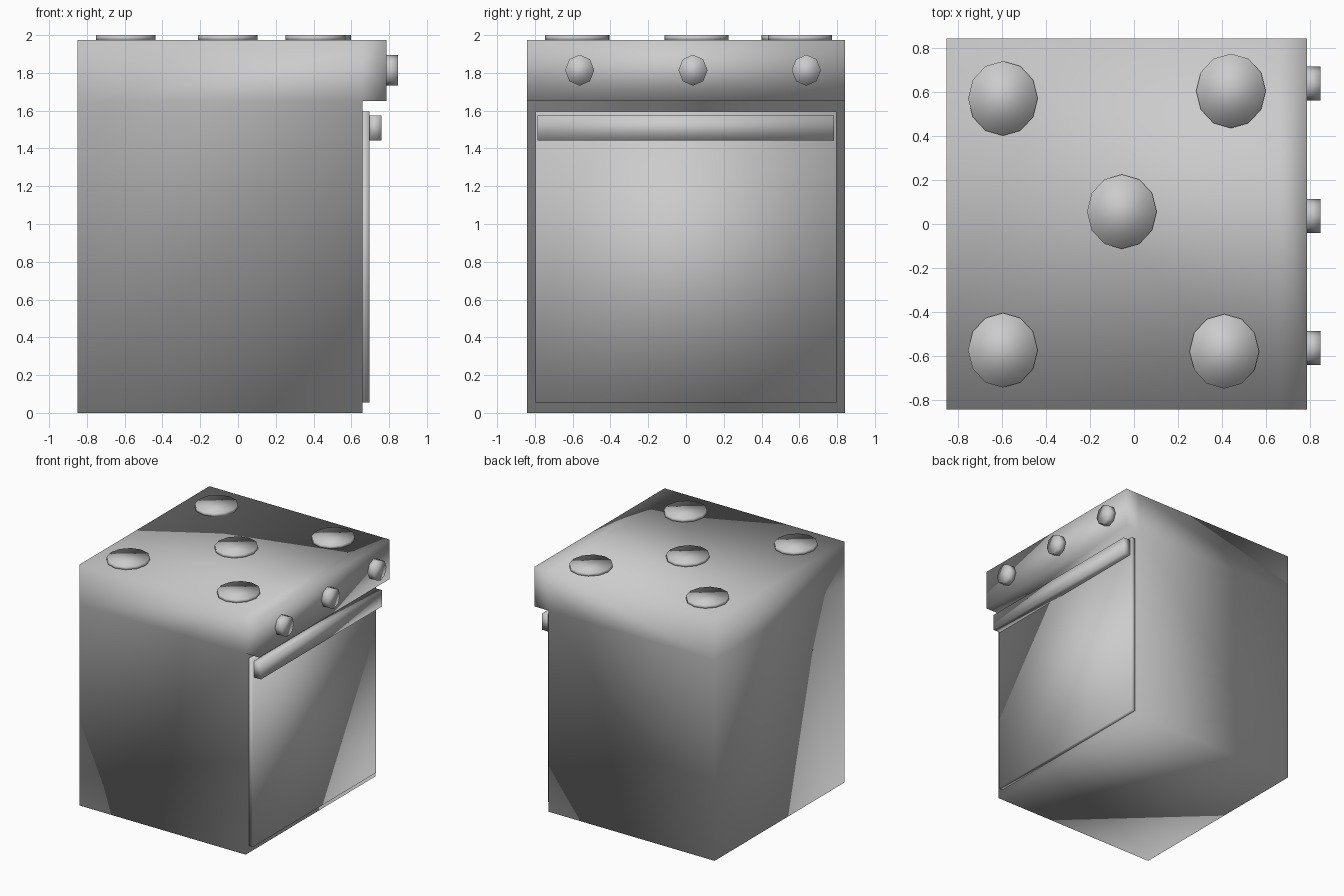
import bpy, bmesh, math
from mathutils import Matrix, Vector

if "Cube" in bpy.data.objects:
    bpy.data.objects.remove(bpy.data.objects["Cube"])


def finish(name, bm):
    bmesh.ops.recalc_face_normals(bm, faces=bm.faces)
    for f in bm.faces:
        f.smooth = True
    me = bpy.data.meshes.new(name)
    bm.to_mesh(me)
    bm.free()
    ob = bpy.data.objects.new(name, me)
    bpy.context.collection.objects.link(ob)
    return ob


def box(name, lo, hi):
    lo, hi = Vector(lo), Vector(hi)
    bm = bmesh.new()
    size = Matrix.Diagonal((*(hi - lo), 1))
    bmesh.ops.create_cube(bm, size=1, matrix=Matrix.Translation((lo + hi) / 2) @ size)
    return finish(name, bm)


def disc(name, center, sides, radii, depth, turn=Matrix()):
    """Slightly oval low-poly cylinder, one vertex on each axis."""
    bm = bmesh.new()
    m = Matrix.Translation(center) @ turn @ Matrix.Diagonal((radii[0], radii[1], depth, 1))
    bmesh.ops.create_cone(bm, cap_ends=True, segments=sides, radius1=1, radius2=1, depth=1, matrix=m)
    return finish(name, bm)


# Body: side profile with the overhanging control panel, extruded along y
W = 0.843
pts = [(-0.85, 0), (0.66, 0), (0.66, 1.65), (0.785, 1.65),
       (0.785, 1.975), (0.66, 1.975), (-0.85, 1.975), (-0.85, 1.65)]
quads = [(0, 1, 2, 7), (7, 2, 5, 6), (2, 3, 4, 5)]
bm = bmesh.new()
vs = [bm.verts.new((x, -W, z)) for x, z in pts]
faces = [bm.faces.new([vs[i] for i in q]) for q in quads]
ext = bmesh.ops.extrude_face_region(bm, geom=faces, use_keep_orig=True)
bmesh.ops.translate(bm, vec=(0, 2 * W, 0),
                    verts=[v for v in ext["geom"] if isinstance(v, bmesh.types.BMVert)])
finish("oven_body", bm)

# Door and its full-width handle
box("oven_door", (0.65, -0.798, 0.055), (0.695, 0.798, 1.595))
box("door_handle", (0.69, -0.787, 1.443), (0.76, 0.783, 1.575))

# Octagonal knobs on the control panel
for i, y in enumerate((-0.563, 0.037, 0.637)):
    disc(f"knob_{i + 1}", (0.81, y, 1.814), 8, (0.082, 0.077), 0.075,
         Matrix.Rotation(math.pi / 2, 4, 'Y'))

# Twelve-sided hot plates on the top
for i, (x, y) in enumerate([(-0.595, 0.57), (0.44, 0.604), (-0.055, 0.056),
                            (-0.595, -0.573), (0.41, -0.578)]):
    disc(f"hot_plate_{i + 1}", (x, y, 1.985), 12, (0.158, 0.169), 0.03)
